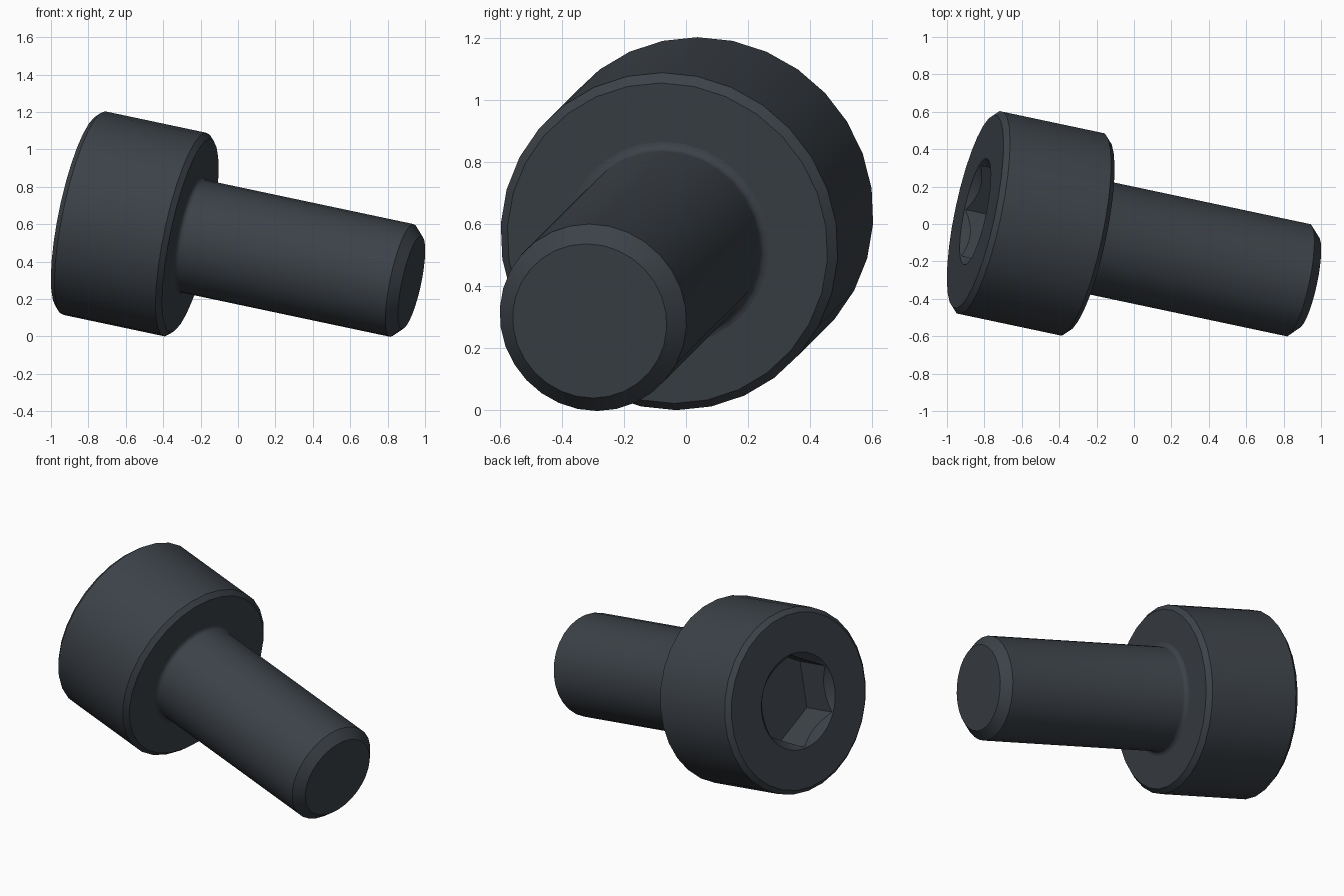
import bpy, bmesh, math
from mathutils import Vector, Matrix

SIDES = 30
if "Cube" in bpy.data.objects:
    bpy.data.objects.remove(bpy.data.objects["Cube"], do_unlink=True)

# Frame of the bolt: local z runs from the head's outer face to the tip
axis = Vector((1, -0.212, -0.212)).normalized()
frame = Matrix.Translation((-0.849, 0.066, 0.665)) @ axis.to_track_quat('Z', 'Y').to_matrix().to_4x4()

colour = (0.045, 0.054, 0.065, 1)
steel = bpy.data.materials.new("dark_steel")
steel.use_nodes = True
steel.diffuse_color = colour
steel.node_tree.nodes["Principled BSDF"].inputs["Base Color"].default_value = colour


def lathe(name, profile, sides=SIDES):
    """Turn a (radius, distance) profile around the bolt axis."""
    bm = bmesh.new()
    rings = []
    for r, t in profile:
        angles = [math.pi / 2 + math.tau * i / sides for i in range(sides)]
        rings.append([bm.verts.new((r * math.cos(a), r * math.sin(a), t)) for a in angles])
    for low, high in zip(rings, rings[1:]):
        for i in range(sides):
            j = (i + 1) % sides
            bm.faces.new((low[i], low[j], high[j], high[i]))
    bm.faces.new(rings[0][::-1])
    bm.faces.new(rings[-1])
    bmesh.ops.recalc_face_normals(bm, faces=bm.faces)
    mesh = bpy.data.meshes.new(name)
    bm.to_mesh(mesh)
    bm.free()
    mesh.materials.append(steel)
    obj = bpy.data.objects.new(name, mesh)
    obj.matrix_world = frame
    bpy.context.collection.objects.link(obj)
    return obj


def activate(obj):
    bpy.ops.object.select_all(action='DESELECT')
    obj.select_set(True)
    bpy.context.view_layer.objects.active = obj


def cut(obj, cutter):
    activate(obj)
    mod = obj.modifiers.new("cut", 'BOOLEAN')
    mod.operation = 'DIFFERENCE'
    mod.solver = 'EXACT'
    mod.object = cutter
    bpy.ops.object.modifier_apply(modifier=mod.name)
    bpy.data.objects.remove(cutter, do_unlink=True)


# Head with chamfered rims
R, c, H = 0.556, 0.028, 0.62
head = lathe("head", [(R - c, 0), (R, c), (R, H - c), (R - c, H)])

# Hexagonal socket with a conical lead-in
cut(head, lathe("socket_cutter", [(0.285, -0.1), (0.285, 0.225)], 6))
cut(head, lathe("lead_in_cutter", [(0.34, -0.05), (0.29, 0), (0.24, 0.05)], 60))

# Shank with a fillet under the head and a chamfered tip
r, f, L = 0.308, 0.027, 1.855
fillet = [(r + f - f * math.sin(a), H + f - f * math.cos(a))
          for a in (math.pi / 2 * i / 4 for i in range(5))]
shank = lathe("shank", [(r + f, H - 0.01)] + fillet + [(r, L - 0.054), (r - 0.054, L)])

for part in (head, shank):
    activate(part)
    bpy.ops.object.shade_smooth_by_angle(angle=math.radians(30))
